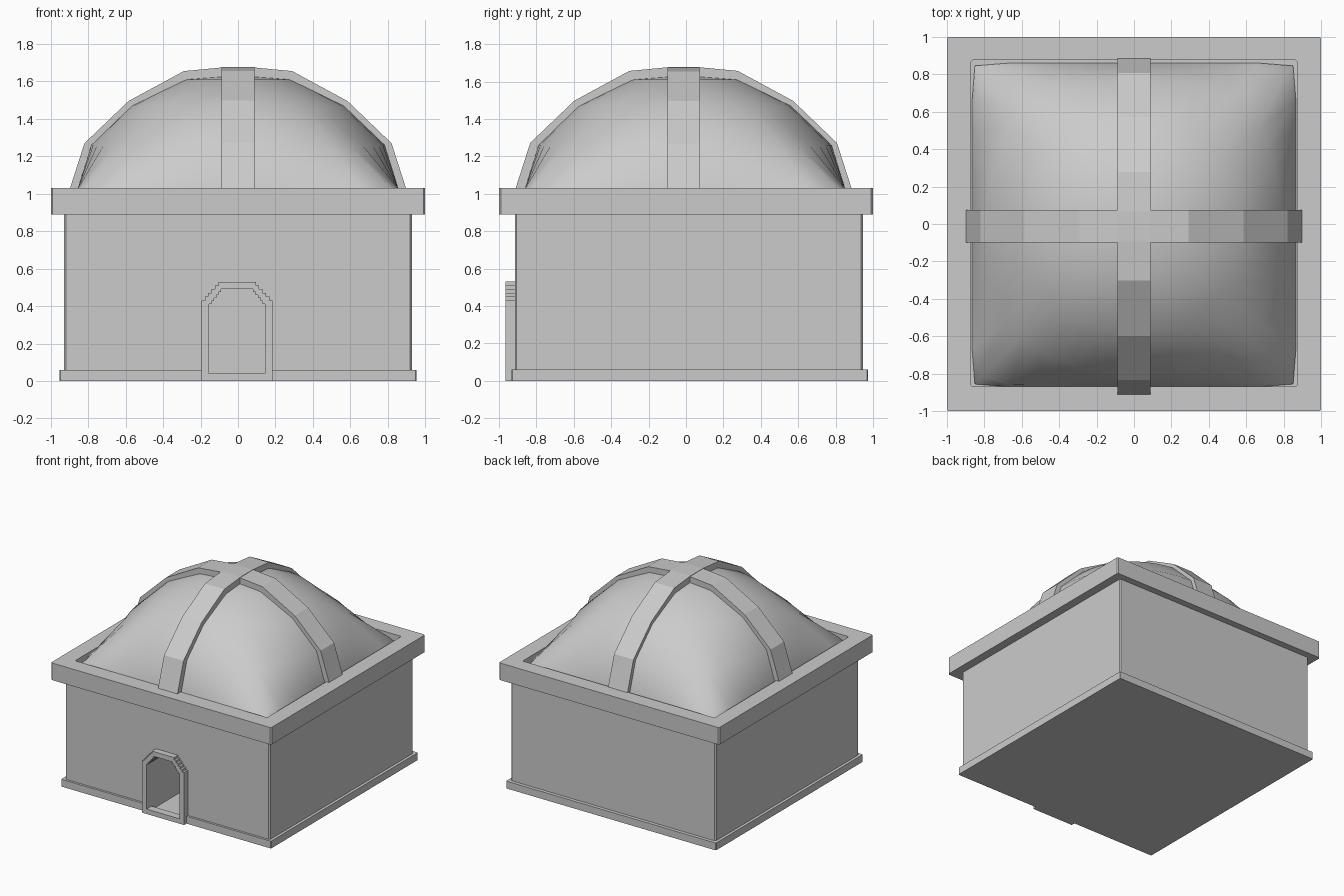
import bpy, bmesh, math

old = bpy.data.objects.get("Cube")
if old:
    bpy.data.objects.remove(old)

stone = bpy.data.materials.new("grey stone")
stone.use_nodes = True
GREY = (0.6, 0.6, 0.6, 1)
stone.diffuse_color = GREY
stone.node_tree.nodes["Principled BSDF"].inputs["Base Color"].default_value = GREY


def finish(name, bm):
    bmesh.ops.recalc_face_normals(bm, faces=bm.faces)
    mesh = bpy.data.meshes.new(name)
    bm.to_mesh(mesh)
    bm.free()
    mesh.materials.append(stone)
    obj = bpy.data.objects.new(name, mesh)
    bpy.context.collection.objects.link(obj)
    return obj


# Axis mappings: (outline u, outline v, depth) -> xyz
def plan(u, v, d):
    return (u, v, d)


def facing_y(u, v, d):
    return (u, d, v)


def facing_x(u, v, d):
    return (d, u, v)


def prism(name, outline, lo, hi, place):
    """Solid extrusion of a flat outline."""
    bm = bmesh.new()
    a, b = [[bm.verts.new(place(u, v, d)) for u, v in outline] for d in (lo, hi)]
    bm.faces.new(a)
    bm.faces.new(b)
    for i in range(len(a)):
        bm.faces.new((a[i - 1], a[i], b[i], b[i - 1]))
    return finish(name, bm)


def frame(name, outer, inner, lo, hi, place):
    """Extruded band between two outlines with equal point counts."""
    bm = bmesh.new()
    loops = [[bm.verts.new(place(u, v, d)) for u, v in pts]
             for pts, d in ((outer, lo), (outer, hi), (inner, hi), (inner, lo))]
    for k in range(4):
        a, b = loops[k - 1], loops[k]
        for i in range(len(a)):
            bm.faces.new((a[i - 1], a[i], b[i], b[i - 1]))
    return finish(name, bm)


def square(half, cy, c=0.01):
    """Square outline with slightly clipped corners."""
    pts = []
    for sx, sy in ((1, -1), (1, 1), (-1, 1), (-1, -1)):
        pair = [(sx * (half - c), cy + sy * half), (sx * half, cy + sy * (half - c))]
        pts += pair if sx * sy < 0 else pair[::-1]
    return pts


def door_outline(half, bottom, spring, top_half, top, steps=5):
    """Doorway outline whose upper corners climb in small steps."""
    right = [(half, bottom), (half, spring)]
    dx, dz = (half - top_half) / steps, (top - spring) / steps
    for i in range(steps):
        right.append((half - dx * (i + 1), spring + dz * i))
        right.append((half - dx * (i + 1), spring + dz * (i + 1)))
    left = [(-u, v) for u, v in reversed(right)]
    return [(u - 0.005, v) for u, v in right + left]


# Walls and plinth
walls = prism("walls", square(0.93, 0.015), 0.03, 0.97, plan)
plinth = prism("plinth", square(0.953, 0.02, 0.005), 0, 0.06, plan)

# Doorway recess cut through wall and plinth
cutter = prism("doorway_cutter", door_outline(0.15, 0.01, 0.41, 0.085, 0.49),
               -1.1, -0.45, facing_y)
cutter.hide_render = True
cutter.hide_set(True)
for part in (walls, plinth):
    cut = part.modifiers.new("doorway", 'BOOLEAN')
    cut.operation = 'DIFFERENCE'
    cut.solver = 'EXACT'
    cut.object = cutter

# Raised door surround
frame("door_surround", door_outline(0.19, 0, 0.43, 0.1, 0.53),
      door_outline(0.15, 0.04, 0.41, 0.085, 0.49), -0.965, -0.9, facing_y)

# Overhanging cornice with an open middle
frame("cornice", square(1.0, 0), square(0.872, 0.003), 0.89, 1.03, plan)

# Dome: rings morph from round near the crown to square at the foot
CY = -0.005
RINGS = ((0.29, 1.61, 2.0), (0.57, 1.47, 2.15), (0.785, 1.26, 2.5),
         (0.855, 1.03, 14), (0.865, 0.98, 40))
SEG = 48
bm = bmesh.new()
rings = []
for radius, z, power in RINGS:
    ring = []
    for i in range(SEG):
        t = 2 * math.pi * i / SEG
        c, s = math.cos(t), math.sin(t)
        r = radius / (abs(c) ** power + abs(s) ** power) ** (1 / power)
        ring.append(bm.verts.new((r * c, CY + r * s, z)))
    rings.append(ring)
crown = bm.verts.new((0, CY, 1.635))
for i in range(SEG):
    bm.faces.new((rings[0][i - 1], rings[0][i], crown))
    for a, b in zip(rings, rings[1:]):
        bm.faces.new((a[i - 1], b[i - 1], b[i], a[i]))
bm.normal_update()
dome = finish("dome", bm)
for poly in dome.data.polygons:
    poly.use_smooth = True

# Two crossing ribs over the dome
OUTER = [(0.91, 0.99), (0.82, 1.27), (0.585, 1.495), (0.29, 1.655), (0.08, 1.675)]
INNER = [(0.82, 0.99), (0.74, 1.23), (0.53, 1.43), (0.26, 1.56), (0.08, 1.58)]


def mirrored(half):
    return half + [(-u, v) for u, v in reversed(half)]


rib = mirrored(OUTER) + mirrored(INNER)[::-1]
prism("rib_side_to_side", rib, -0.1, 0.075, facing_y)
prism("rib_front_to_back", [(u - 0.013, v + 0.002) for u, v in rib], -0.088, 0.088, facing_x)
